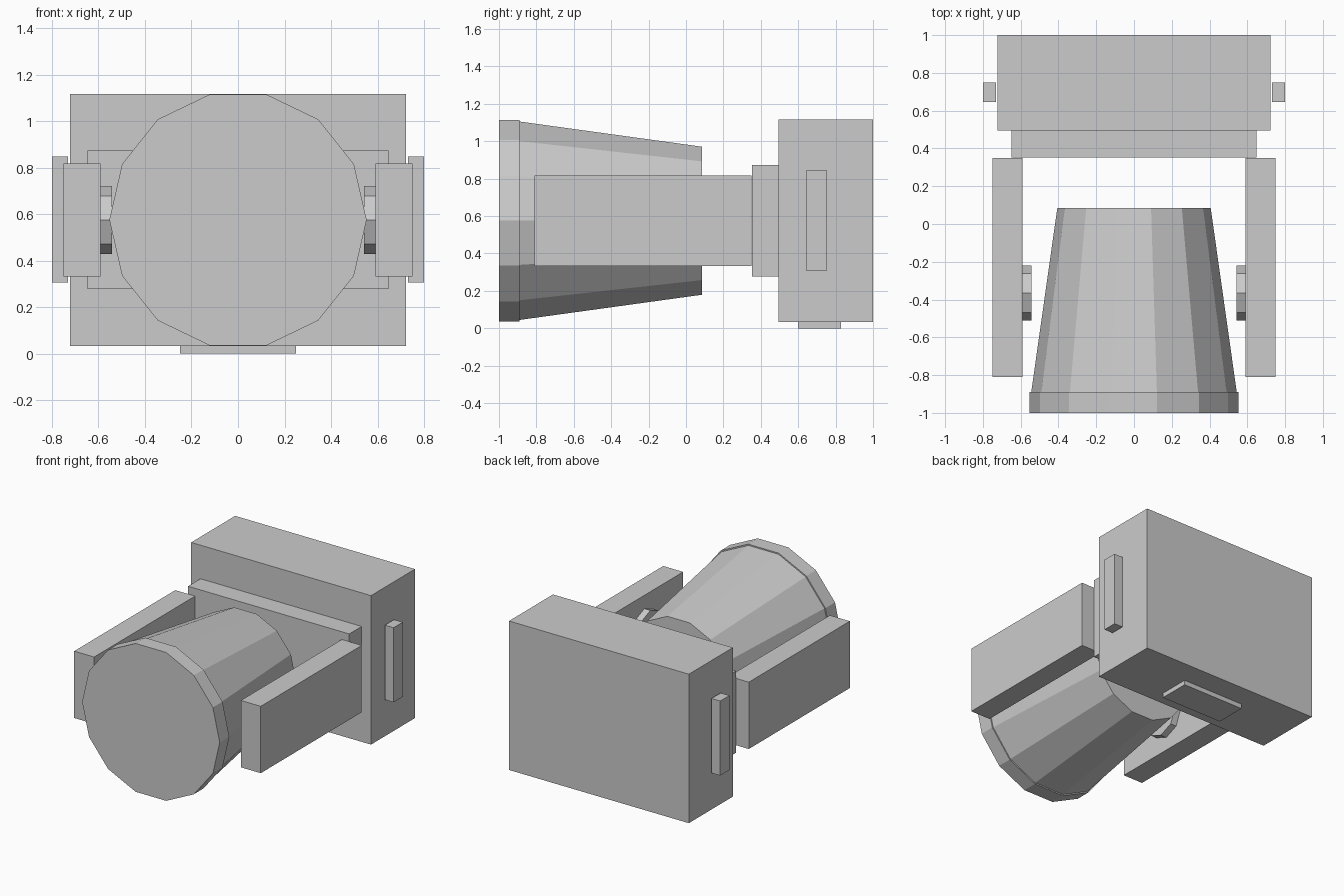
import bpy, math
from mathutils import Matrix

if "Cube" in bpy.data.objects:
    bpy.data.objects.remove(bpy.data.objects["Cube"])

grey = bpy.data.materials.new("neutral_grey")
grey.diffuse_color = (0.6, 0.6, 0.6, 1)
grey.use_nodes = True
grey.node_tree.nodes["Principled BSDF"].inputs["Base Color"].default_value = grey.diffuse_color

AXIS_Z = 0.575  # height of the lamp's centre line


def finish(name, verts, faces):
    mesh = bpy.data.meshes.new(name)
    mesh.from_pydata(verts, [], faces)
    mesh.materials.append(grey)
    obj = bpy.data.objects.new(name, mesh)
    bpy.context.collection.objects.link(obj)
    return obj


def box(name, x, y, z):
    verts = [(a, b, c) for a in x for b in y for c in z]
    faces = [(0, 1, 3, 2), (4, 6, 7, 5), (0, 4, 5, 1),
             (2, 3, 7, 6), (0, 2, 6, 4), (1, 5, 7, 3)]
    return finish(name, verts, faces)


def frustum(name, sides, r0, r1, start, end, axis, centre):
    """Capped prism or cone running from start to end along the x or y axis."""
    verts = []
    for r, p in ((r0, start), (r1, end)):
        for i in range(sides):
            a = 2 * math.pi * i / sides
            u, v = r * math.cos(a), r * math.sin(a)
            verts.append((u, p, centre + v) if axis == 'Y'
                         else (p, centre + u, AXIS_Z + v))
    faces = [(i, (i + 1) % sides, (i + 1) % sides + sides, i + sides)
             for i in range(sides)]
    faces += [tuple(reversed(range(sides))), tuple(range(sides, 2 * sides))]
    if axis == 'Y':  # keep the normals pointing outwards
        faces = [tuple(reversed(f)) for f in faces]
    return finish(name, verts, faces)


# Lamp head: lens rim and tapered housing
frustum("lens_rim", 14, 0.553, 0.553, -1.0, -0.89, 'Y', AXIS_Z)
frustum("lamp_housing", 14, 0.544, 0.406, -0.89, 0.085, 'Y', AXIS_Z)

# Rear body, collar and foot plate
box("rear_body", (-0.723, 0.723), (0.495, 1.0), (0.034, 1.117))
box("collar", (-0.648, 0.648), (0.352, 0.495), (0.278, 0.873))
box("foot_plate", (-0.25, 0.25), (0.60, 0.828), (0.0, 0.034))

# Yoke arms, pivots and side handles on both sides
for side, s in (("left", -1), ("right", 1)):
    def span(a, b):
        return (a, b) if s > 0 else (-b, -a)
    box(side + "_yoke_arm", span(0.59, 0.75), (-0.81, 0.35), (0.332, 0.818))
    box(side + "_handle", span(0.73, 0.80), (0.645, 0.75), (0.305, 0.847))
    frustum(side + "_pivot", 8, 0.146, 0.146, *span(0.542, 0.59), 'X', -0.365)
